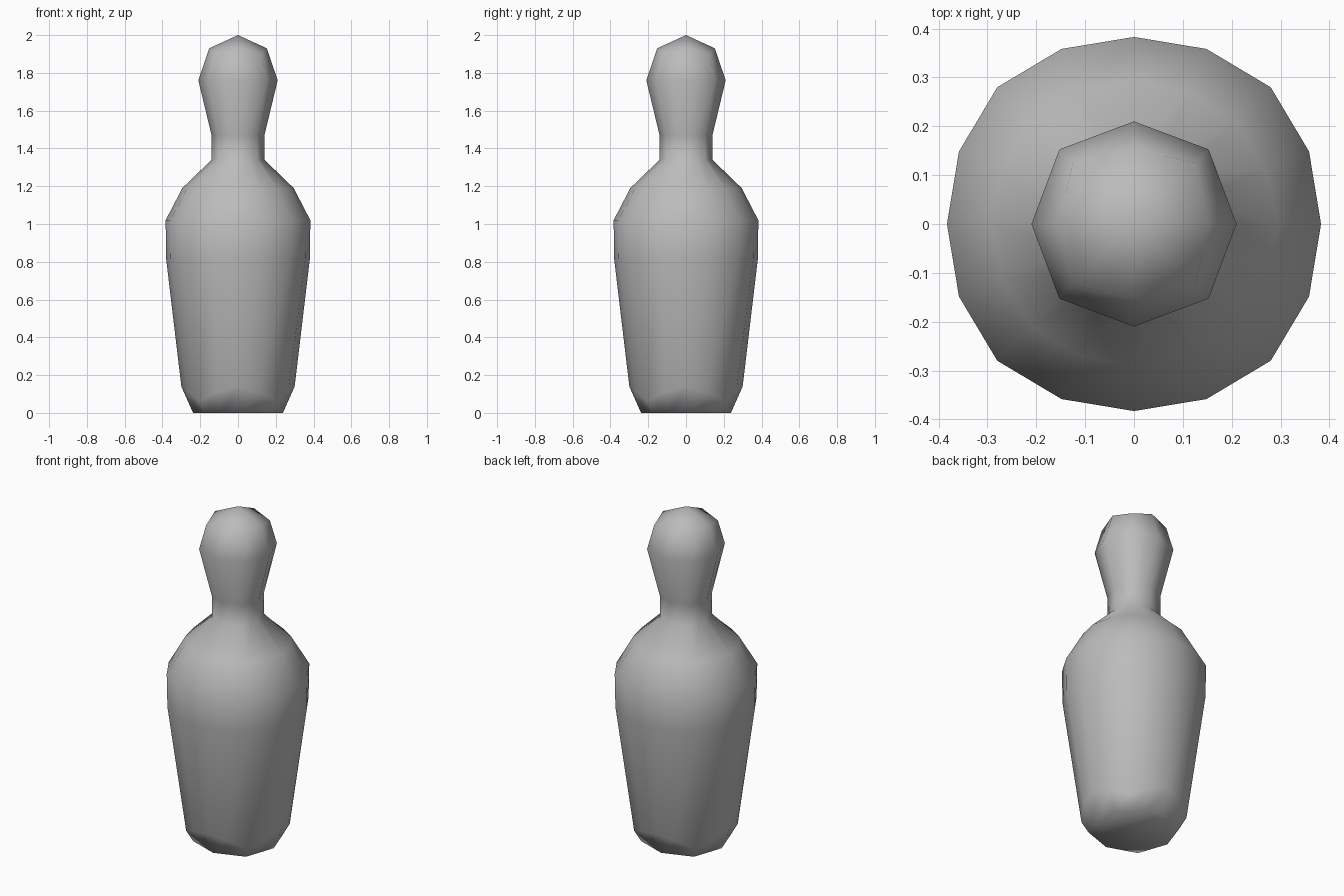
import bpy, bmesh, math

if "Cube" in bpy.data.objects:
    bpy.data.objects.remove(bpy.data.objects["Cube"])

SIDES = 16
# Each ring: (radius, z) on the axes, halfway, and on the diagonals.
# A halfway entry of None lies on the straight edge of an octagon.
RINGS = [
    ((0.238, 0.0), None, (0.25, 0.0)),              # foot
    ((0.300, 0.14), (0.288, 0.11), (0.288, 0.065)),  # foot bevel
    ((0.381, 0.82), (0.386, 0.82), (0.392, 0.82)),  # belly, lower
    ((0.383, 1.02), (0.388, 1.02), (0.396, 1.02)),  # belly, upper
    ((0.295, 1.19), (0.292, 1.19), (0.295, 1.19)),  # shoulder
    ((0.140, 1.34), None, (0.145, 1.34)),           # neck, lower
    ((0.140, 1.47), None, (0.145, 1.47)),           # neck, upper
    ((0.210, 1.76), None, (0.216, 1.76)),           # head, widest
    ((0.153, 1.93), None, (0.177, 1.90)),           # crown
]


def point(rz, i):
    a = 2 * math.pi * i / SIDES
    return (rz[0] * math.cos(a), rz[0] * math.sin(a), rz[1])


bm = bmesh.new()
rings = []
for axis, half, diag in RINGS:
    pts = [point(half or axis, i) if i % 2 else point((axis, diag)[i // 2 % 2], i)
           for i in range(SIDES)]
    if half is None:
        for i in range(1, SIDES, 2):
            a, b = pts[i - 1], pts[(i + 1) % SIDES]
            pts[i] = tuple((p + q) / 2 for p, q in zip(a, b))
    rings.append([bm.verts.new(p) for p in pts])

# Walls between neighbouring rings
for low, high in zip(rings, rings[1:]):
    for i in range(SIDES):
        j = (i + 1) % SIDES
        bm.faces.new((low[i], low[j], high[j], high[i]))

# Crown fan and underside
top = bm.verts.new((0, 0, 2))
for i in range(SIDES):
    bm.faces.new((rings[-1][i], rings[-1][(i + 1) % SIDES], top))
bm.faces.new(rings[0][::-1])
for f in bm.faces:
    f.smooth = True

mesh = bpy.data.meshes.new("pin")
bm.to_mesh(mesh)
bm.free()
grey = bpy.data.materials.new("plain grey")
grey.diffuse_color = (0.5, 0.5, 0.5, 1)
grey.use_nodes = True
grey.node_tree.nodes["Principled BSDF"].inputs["Base Color"].default_value = grey.diffuse_color
mesh.materials.append(grey)
pin = bpy.data.objects.new("pin", mesh)
bpy.context.collection.objects.link(pin)
